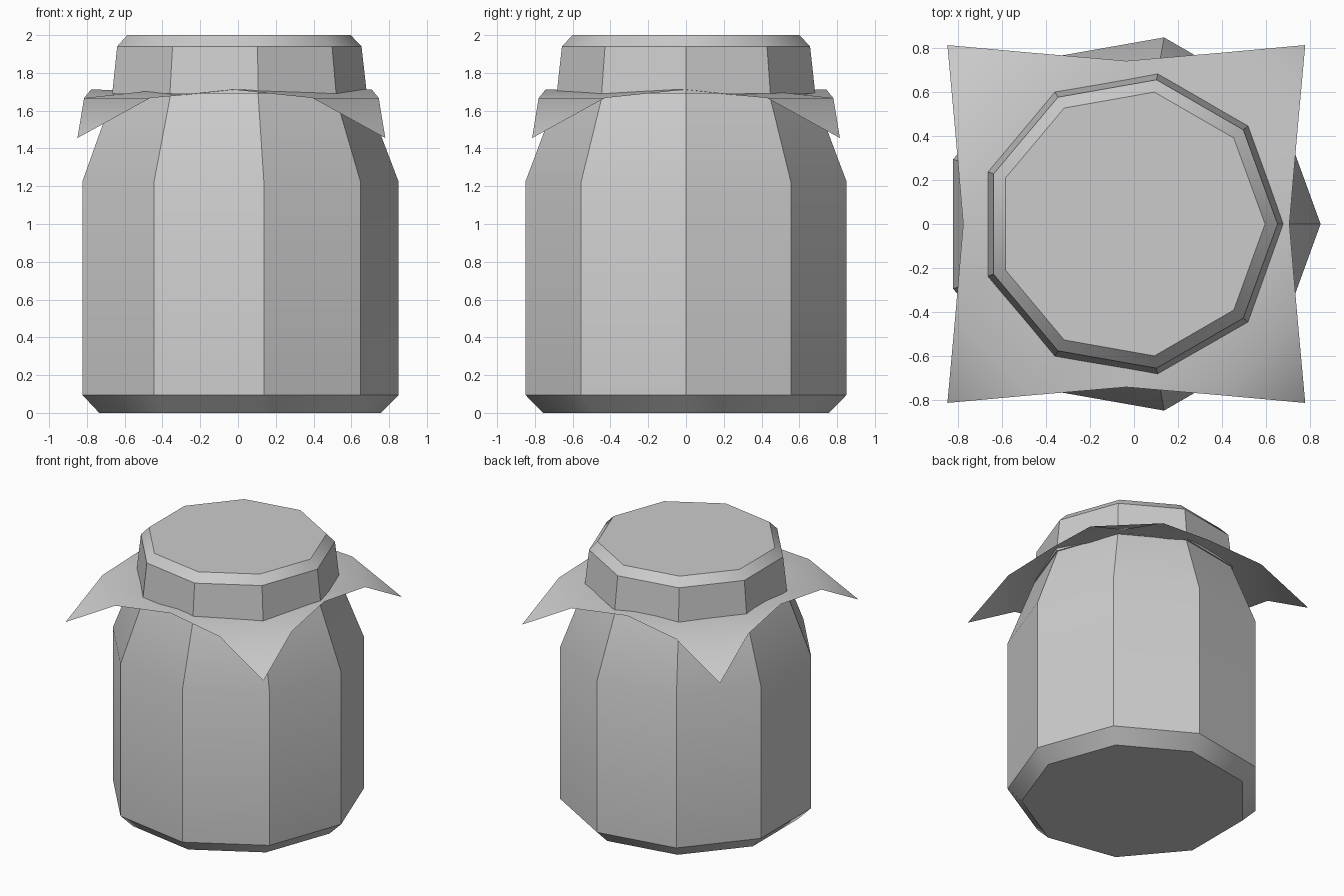
import bpy, bmesh, math

if "Cube" in bpy.data.objects:
    bpy.data.objects.remove(bpy.data.objects["Cube"])

SIDES = 9
CX = -0.013


def finish(name, bm, angle):
    bmesh.ops.recalc_face_normals(bm, faces=bm.faces)
    me = bpy.data.meshes.new(name)
    bm.to_mesh(me)
    bm.free()
    ob = bpy.data.objects.new(name, me)
    bpy.context.collection.objects.link(ob)
    bpy.ops.object.select_all(action='DESELECT')
    ob.select_set(True)
    bpy.context.view_layer.objects.active = ob
    bpy.ops.object.shade_smooth_by_angle(angle=math.radians(angle))
    return ob


def lathe(name, profile):
    """Closed nine-sided solid from (radius, height) points."""
    bm = bmesh.new()
    rings = []
    for r, z in profile:
        rings.append([bm.verts.new((CX + r * math.cos(2 * math.pi * i / SIDES),
                                    r * math.sin(2 * math.pi * i / SIDES), z))
                      for i in range(SIDES)])
    for a, b in zip(rings, rings[1:]):
        for i in range(SIDES):
            j = (i + 1) % SIDES
            bm.faces.new((a[i], a[j], b[j], b[i]))
    bm.faces.new(rings[0])
    bm.faces.new(rings[-1])
    return finish(name, bm, 35)


# Jar body with chamfered foot and tapering shoulder
lathe("jar_body", [(0.768, 0), (0.863, 0.095), (0.863, 1.225), (0.682, 1.70)])

# Lid with bevelled top rim
lathe("jar_lid", [(0.695, 1.69), (0.667, 1.94), (0.61, 2.0)])

# Square cloth cover, one sheet, with pinched edges and drooping corners
bm = bmesh.new()
edge_out = {0: 0.743, 1: 0.78, 2: 0.815}
edge_along = {0: 0.0, 1: 0.43, 2: 0.815}
edge_z = {0: 1.712, 1: 1.667, 2: 1.455}
grid = []
for j in range(-2, 3):
    row = []
    for i in range(-2, 3):
        a, b = abs(i), abs(j)
        x = edge_out[b] if a == 2 else edge_along[a]
        y = edge_out[a] if b == 2 else edge_along[b]
        z = edge_z[min(a, b)] if max(a, b) == 2 else 1.705
        row.append(bm.verts.new((-0.035 + math.copysign(x, i),
                                 math.copysign(y, j), z)))
    grid.append(row)
for j in range(4):
    for i in range(4):
        q = [grid[j][i], grid[j][i + 1], grid[j + 1][i + 1], grid[j + 1][i]]
        # fold the corner squares across the corner
        if (i in (0, 3)) and (j in (0, 3)):
            k = {(0, 0): 0, (3, 0): 1, (3, 3): 2, (0, 3): 3}[(i, j)]
            bm.faces.new((q[k], q[(k + 1) % 4], q[(k + 3) % 4]))
            bm.faces.new((q[(k + 1) % 4], q[(k + 2) % 4], q[(k + 3) % 4]))
        else:
            bm.faces.new(q)
cloth = finish("cloth_cover", bm, 60)
